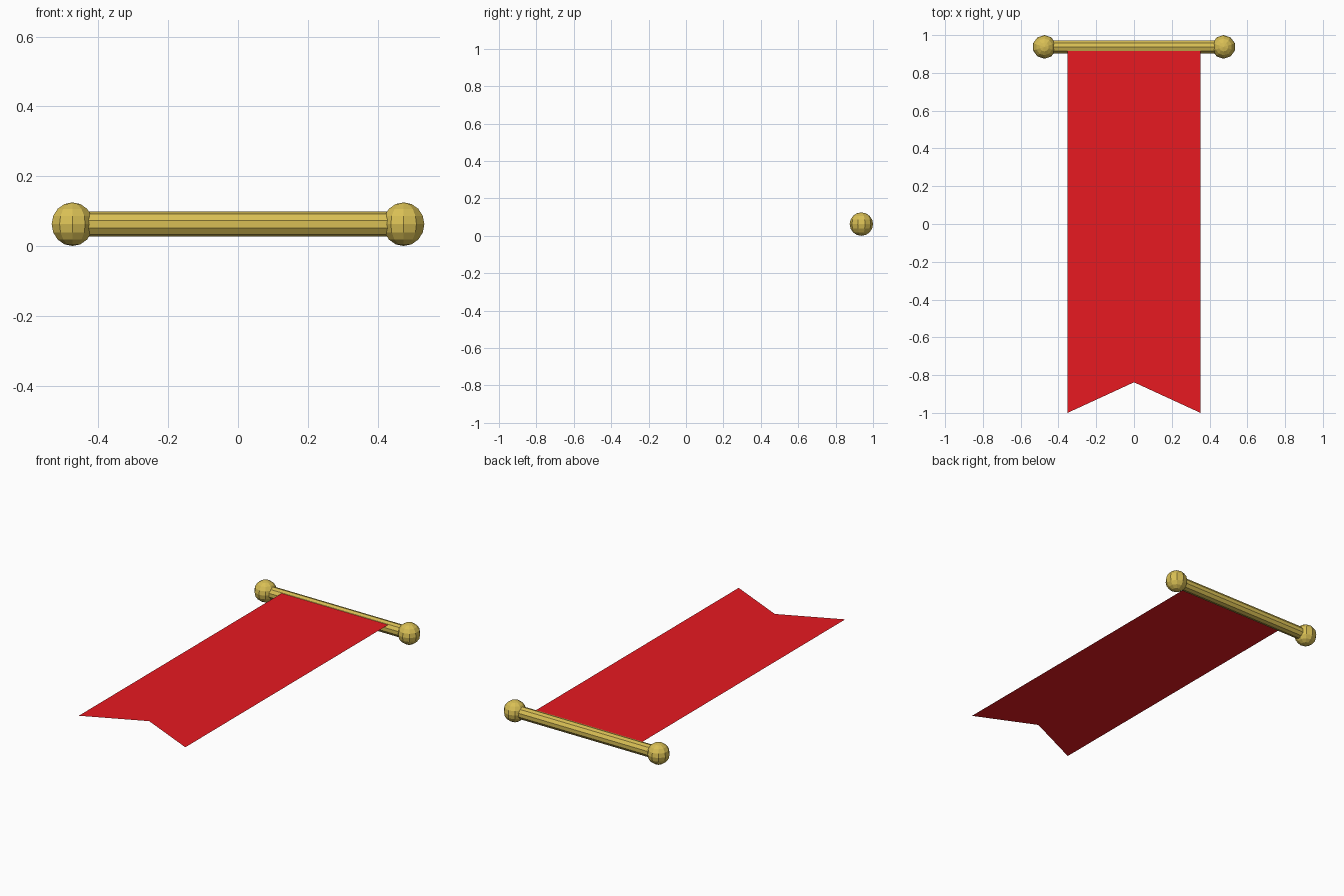
import bpy
from math import pi

if "Cube" in bpy.data.objects:
    bpy.data.objects.remove(bpy.data.objects["Cube"])

def material(name, color):
    m = bpy.data.materials.new(name)
    m.diffuse_color = color
    m.use_nodes = True
    m.node_tree.nodes["Principled BSDF"].inputs["Base Color"].default_value = m.diffuse_color
    return m

gold = material("gold", (0.69, 0.52, 0.09, 1))
red = material("red", (0.80, 0.01, 0.015, 1))
ROD_Y, ROD_Z = 0.9375, 0.0625

def finish(name, mat):
    ob = bpy.context.object
    ob.name = name
    ob.data.materials.append(mat)

# Ten-sided rod, one edge pointing straight up
bpy.ops.mesh.primitive_cylinder_add(vertices=10, radius=0.036, depth=0.95,
                                    location=(0, ROD_Y, ROD_Z), rotation=(0, pi / 2, 0))
bpy.context.object.rotation_euler = (pi / 2, 0, pi / 2)
finish("rod", gold)

# Faceted ball on each end
for side, sx in (("left", -1), ("right", 1)):
    bpy.ops.mesh.primitive_uv_sphere_add(segments=10, ring_count=8, radius=0.0625,
                                         location=(sx * 0.4746, ROD_Y, ROD_Z))
    finish(side + "_ball", gold)

# Flat cloth with a swallowtail end, tucked into the rod
z = ROD_Z + 0.027
w, top, notch = 0.352, 0.93, -0.838
verts = [(-w, top, z), (-w, -1, z), (0, notch, z), (w, -1, z), (w, top, z), (0, top, z)]
mesh = bpy.data.meshes.new("cloth")
mesh.from_pydata(verts, [], [(0, 1, 2, 5), (5, 2, 3, 4)])
mesh.materials.append(red)
bpy.context.collection.objects.link(bpy.data.objects.new("cloth", mesh))
